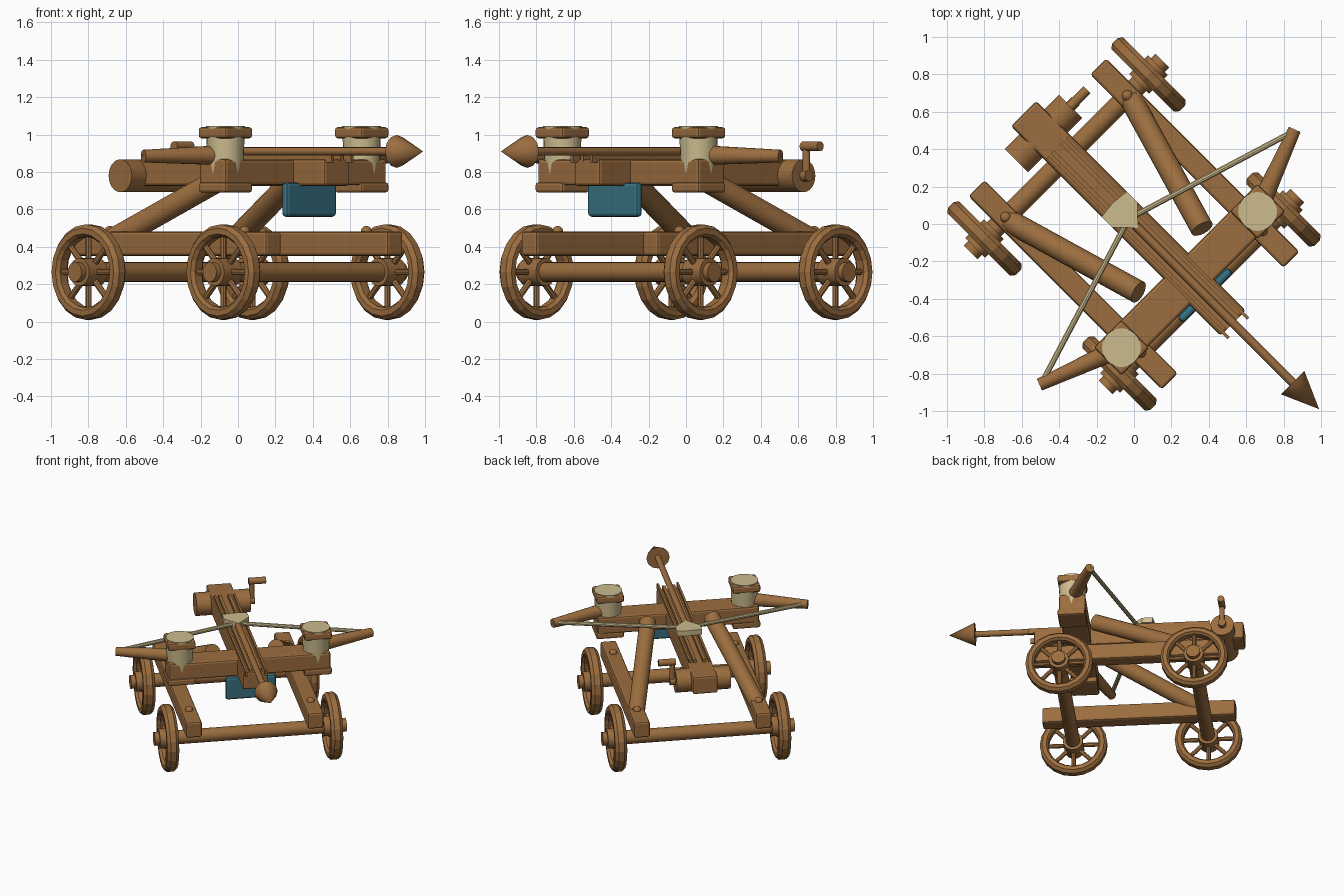
import bpy, bmesh, math
from mathutils import Vector, Matrix

if "Cube" in bpy.data.objects:
    bpy.data.objects.remove(bpy.data.objects["Cube"])

# Built along local +x (forward), then turned 45 degrees about z
TURN = Matrix.Rotation(math.radians(-45), 4, 'Z')

def material(name, rgb):
    m = bpy.data.materials.new(name)
    m.diffuse_color = (*rgb, 1)
    m.use_nodes = True
    m.node_tree.nodes["Principled BSDF"].inputs["Base Color"].default_value = m.diffuse_color
    return m

WOOD = material("warm_wood", (0.33, 0.155, 0.05))
ROPE = material("pale_rope", (0.60, 0.50, 0.27))
BLUE = material("blue_plate", (0.04, 0.17, 0.23))

def finish(name, bm, mat, smooth=True):
    bmesh.ops.recalc_face_normals(bm, faces=bm.faces)
    bm.transform(TURN)
    me = bpy.data.meshes.new(name)
    bm.to_mesh(me)
    bm.free()
    me.materials.append(mat)
    ob = bpy.data.objects.new(name, me)
    bpy.context.collection.objects.link(ob)
    if smooth:
        bpy.ops.object.select_all(action='DESELECT')
        ob.select_set(True)
        bpy.context.view_layer.objects.active = ob
        bpy.ops.object.shade_smooth_by_angle(angle=math.radians(35))
    return ob

def box(name, x, y, z, mat=WOOD, bevel=0.015):
    """Bevelled box from three (low, high) ranges."""
    bm = bmesh.new()
    bmesh.ops.create_cube(bm, size=1)
    for v in bm.verts:
        v.co = [(a + b) / 2 + c * (b - a) for (a, b), c in zip((x, y, z), v.co)]
    if bevel:
        bmesh.ops.bevel(bm, geom=bm.edges[:], offset=bevel, segments=2,
                        profile=0.5, affect='EDGES')
    return finish(name, bm, mat, False)

def add_rod(bm, a, b, r1, r2, sides):
    a, b = Vector(a), Vector(b)
    rot = (b - a).to_track_quat('Z', 'Y').to_matrix().to_4x4()
    bmesh.ops.create_cone(bm, cap_ends=True, segments=sides, radius1=r1, radius2=r2,
                          depth=(b - a).length,
                          matrix=Matrix.Translation((a + b) / 2) @ rot)

def rod(name, a, b, r1, r2=None, mat=WOOD, sides=20):
    bm = bmesh.new()
    add_rod(bm, a, b, r1, r1 if r2 is None else r2, sides)
    return finish(name, bm, mat)

def wheel(name, cx, cy, cz=0.265, sides=20):
    # Rim: a bevelled closed section swept around the axle
    section = [(0.255, -0.022), (0.255, 0.022), (0.235, 0.045), (0.205, 0.045),
               (0.19, 0.025), (0.19, -0.025), (0.205, -0.045), (0.235, -0.045)]
    bm = bmesh.new()
    rings = []
    for i in range(sides):
        a = math.tau * i / sides
        rings.append([bm.verts.new((cx + r * math.sin(a), cy + w, cz + r * math.cos(a)))
                      for r, w in section])
    for i in range(sides):
        p, q = rings[i], rings[(i + 1) % sides]
        for j in range(len(section)):
            k = (j + 1) % len(section)
            bm.faces.new((p[j], p[k], q[k], q[j]))
    finish(name + "_rim", bm, WOOD, False)
    # Eight spokes
    bm = bmesh.new()
    for i in range(8):
        a = math.tau * i / 8
        d = Vector((math.sin(a), 0, math.cos(a)))
        c = Vector((cx, cy, cz))
        add_rod(bm, c + d * 0.03, c + d * 0.2, 0.017, 0.017, 8)
    finish(name + "_spokes", bm, WOOD)
    # Stepped hub
    o = math.copysign(1, cy)
    rod(name + "_hub", (cx, cy - o * 0.07, cz), (cx, cy + o * 0.07, cz), 0.075)
    rod(name + "_hub_cap", (cx, cy, cz), (cx, cy + o * 0.105, cz), 0.052)

# Undercarriage
for x, end in ((0.51, "front"), (-0.51, "rear")):
    rod(end + "_axle", (x, -0.62, 0.265), (x, 0.62, 0.265), 0.053)
    for s, side in ((1, "right"), (-1, "left")):
        wheel(f"{end}_{side}_wheel", x, s * 0.62)
        bm = bmesh.new()
        bmesh.ops.create_uvsphere(bm, u_segments=12, v_segments=8, radius=0.03,
                                  matrix=Matrix.Translation((x, s * 0.46, 0.482)))
        finish(f"{end}_{side}_rail_peg", bm, WOOD)

for s, side in ((1, "right"), (-1, "left")):
    y = s * 0.46
    box(side + "_rail", (-0.73, 0.73), (y - 0.06, y + 0.06), (0.352, 0.482))
    # Slanted strut from the rail up to the crossbeam
    rod(side + "_strut", (-0.48, y, 0.44), (0.275, s * 0.24, 0.83), 0.062)
    # Torsion tower
    t = s * 0.515
    rod(side + "_rope_bundle", (0.42, t, 0.70), (0.42, t, 1.046), 0.092, 0.104, ROPE, 24)
    for part, z in (("lower", (0.69, 0.745)), ("upper", (0.98, 1.04))):
        box(f"{side}_{part}_cap", (0.315, 0.525), (t - 0.105, t + 0.105), z)
    # Top disc of the rope bundle, bow arm and string
    box(side + "_beam_end", (0.315, 0.515), (min(s * 0.56, s * 0.61), max(s * 0.56, s * 0.61)),
        (0.70, 0.87))
    rod(side + "_bow_arm", (0.41, s * 0.54, 0.89), (0.25, s * 0.965, 0.885), 0.053, 0.034)
    rod(side + "_bowstring", (-0.04, 0, 0.905), (0.255, s * 0.96, 0.89), 0.016, None, ROPE, 10)
    # Guide strips on the stock
    for part, w, hw, end in (("inner", 0.036, 0.012, 0.75), ("outer", 0.074, 0.008, 0.79)):
        c = s * w
        box(f"{side}_{part}_guide", (-0.58, end), (c - hw, c + hw), (0.85, 0.892), WOOD, 0)

# Crossbeam, stock and hanging plate
box("crossbeam", (0.315, 0.515), (-0.6, 0.6), (0.73, 0.866))
box("stock", (-0.835, 0.75), (-0.095, 0.095), (0.725, 0.868))
box("hanging_plate", (0.515, 0.56), (-0.19, 0.19), (0.56, 0.743), BLUE, 0.018)

# Winch drum and crank
rod("winch_drum", (-0.685, -0.205, 0.78), (-0.685, 0.205, 0.78), 0.088, sides=24)
rod("crank_shaft", (-0.685, 0.2, 0.78), (-0.685, 0.245, 0.78), 0.03)
rod("crank_arm", (-0.685, 0.225, 0.76), (-0.685, 0.225, 0.94), 0.02)
rod("crank_handle", (-0.685, 0.2, 0.937), (-0.685, 0.33, 0.937), 0.026)

# Bolt with head and flat tail patch
rod("bolt_shaft", (-0.05, 0, 0.91), (1.22, 0, 0.91), 0.023, sides=12)
rod("bolt_head", (1.2, 0, 0.91), (1.40, 0, 0.91), 0.088, 0.0, sides=12)
bm = bmesh.new()
outline = [(0.03, 0), (-0.07, 0.095), (-0.15, 0.095), (-0.16, 0), (-0.15, -0.095), (-0.07, -0.095)]
base = bm.faces.new([bm.verts.new((x, y, 0.893)) for x, y in outline])
top = bmesh.ops.extrude_face_region(bm, geom=[base])
bmesh.ops.translate(bm, vec=(0, 0, 0.042),
                    verts=[g for g in top["geom"] if isinstance(g, bmesh.types.BMVert)])
finish("string_pouch", bm, ROPE, False)
